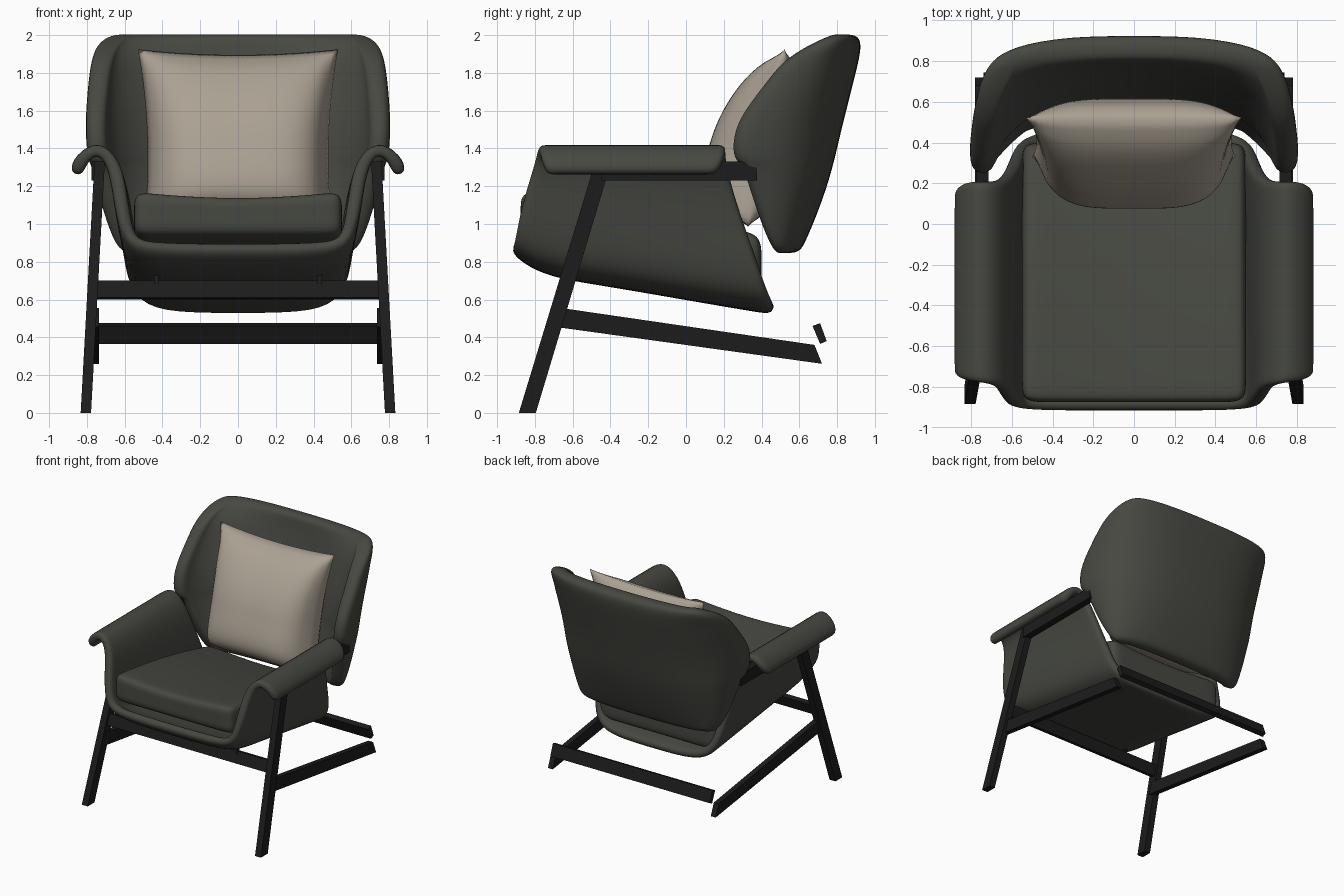
import bpy, bmesh, math
from mathutils import Vector

if "Cube" in bpy.data.objects:
    bpy.data.objects.remove(bpy.data.objects["Cube"])


def material(name, rgb):
    m = bpy.data.materials.new(name)
    m.diffuse_color = (*rgb, 1)
    m.use_nodes = True
    m.node_tree.nodes["Principled BSDF"].inputs["Base Color"].default_value = m.diffuse_color
    return m


FABRIC = material("dark green fabric", (0.062, 0.065, 0.053))
WOOD = material("black wood", (0.0115, 0.0115, 0.0115))
BEIGE = material("beige fabric", (0.41, 0.36, 0.295))


def make(name, bm, mat, smooth=True):
    mesh = bpy.data.meshes.new(name)
    bm.to_mesh(mesh)
    bm.free()
    mesh.materials.append(mat)
    for p in mesh.polygons:
        p.use_smooth = smooth
    ob = bpy.data.objects.new(name, mesh)
    bpy.context.collection.objects.link(ob)
    return ob


def subsurf(ob, levels=2):
    s = ob.modifiers.new("smooth", 'SUBSURF')
    s.levels = s.render_levels = levels


def grid_faces(bm, rows):
    vs = [[bm.verts.new(p) for p in row] for row in rows]
    for a, b in zip(vs, vs[1:]):
        for c in range(len(a) - 1):
            bm.faces.new((a[c], a[c + 1], b[c + 1], b[c]))
    return vs


def bar(name, profile, x0, x1, splay=0.0):
    """Side profile (y, z) extruded from x0 to x1; splay shifts x with height."""
    bm = bmesh.new()
    a = [bm.verts.new((x0 + splay * z, y, z)) for y, z in profile]
    b = [bm.verts.new((x1 + splay * z, y, z)) for y, z in profile]
    bm.faces.new(a)
    bm.faces.new(b)
    n = len(profile)
    for i in range(n):
        j = (i + 1) % n
        bm.faces.new((a[i], a[j], b[j], b[i]))
    bmesh.ops.recalc_face_normals(bm, faces=bm.faces)
    return make(name, bm, WOOD, smooth=False)


# Wooden frame: sides
for s, side in ((1, "right"), (-1, "left")):
    bar("front_leg_" + side, [(-0.885, 0), (-0.795, 0), (-0.395, 1.33), (-0.48, 1.33)],
        s * 0.778, s * 0.833, -s * 0.055)
    bar("arm_rail_" + side, [(-0.45, 1.23), (0.375, 1.23), (0.375, 1.33), (-0.45, 1.33)],
        s * 0.715, s * 0.775)
    bar("lower_rail_" + side, [(-0.69, 0.455), (0.72, 0.26), (0.68, 0.36), (-0.66, 0.555)],
        s * 0.735, s * 0.78)
    bar("seat_tab_" + side, [(-0.66, 0.68), (-0.62, 0.68), (-0.6, 0.76), (-0.64, 0.76)],
        s * 0.42, s * 0.445)

# Wooden frame: cross bars
bar("front_crossbar", [(-0.675, 0.61), (-0.635, 0.60), (-0.605, 0.69), (-0.645, 0.70)], -0.745, 0.745)
bar("rear_crossbar", [(0.71, 0.365), (0.745, 0.38), (0.71, 0.475), (0.67, 0.46)], -0.74, 0.74)

# Seat shell with fold-over arms: front and rear outlines from arm tip to centre
front = [(0.825, -0.74, 1.25), (0.80, -0.77, 1.325), (0.745, -0.78, 1.375), (0.69, -0.80, 1.31),
         (0.665, -0.845, 1.18), (0.64, -0.89, 1.02), (0.59, -0.92, 0.89), (0.45, -0.935, 0.865),
         (0.2, -0.935, 0.86), (0, -0.935, 0.86)]
rear = [(0.825, 0.16, 1.25), (0.80, 0.21, 1.325), (0.745, 0.21, 1.375), (0.69, 0.21, 1.31),
        (0.64, 0.27, 1.10), (0.61, 0.35, 0.88), (0.58, 0.42, 0.64), (0.45, 0.455, 0.535),
        (0.2, 0.46, 0.52), (0, 0.46, 0.52)]
rows = []
for t, w in ((0, 0), (0.05, 0.2), (0.15, 0.41), (0.32, 0.53), (0.5, 0.65), (0.75, 0.83), (0.94, 0.96), (1, 1)):
    half = []
    for f, r in zip(front, rear):
        p = Vector(f).lerp(Vector(r), t)
        p.z = f[2] + (r[2] - f[2]) * w
        half.append(p)
    rows.append(half + [Vector((-p.x, p.y, p.z)) for p in half[-2::-1]])
bm = bmesh.new()
grid_faces(bm, rows)
shell = make("seat_shell", bm, FABRIC)
pad = shell.modifiers.new("padding", 'SOLIDIFY')
pad.thickness, pad.offset = 0.075, -1
subsurf(shell)

# Wraparound backrest: (z, rear y, half width, wing front y), outer and inner curves
levels = [(0.845, 0.60, 0.61, 0.48), (0.90, 0.63, 0.66, 0.44), (1.05, 0.695, 0.715, 0.38),
          (1.22, 0.755, 0.76, 0.325), (1.315, 0.78, 0.785, 0.295), (1.35, 0.79, 0.805, 0.24),
          (1.50, 0.825, 0.815, 0.25), (1.62, 0.855, 0.81, 0.32), (1.74, 0.885, 0.80, 0.415),
          (1.86, 0.915, 0.785, 0.505), (1.95, 0.93, 0.755, 0.65), (2.005, 0.91, 0.68, 0.78)]


def arc(z, back, hw, tip, power):
    pts = []
    for i in range(-9, 10):
        a = abs(i) / 9 * math.pi / 2
        x = hw * math.sin(a) ** power
        y = tip + (back - tip) * max(math.cos(a), 0) ** power
        pts.append((x if i < 0 else -x, y, z))
    return pts


rows = []
for z, back, hw, tip in levels:
    depth = min(0.13, 0.8 * (back - tip))
    outer = arc(z, back, hw, tip, 0.72)
    inner = arc(z, back - depth, hw - 0.11, tip, 1.0)
    rows.append(outer + inner[::-1] + outer[:1])
bm = bmesh.new()
vs = grid_faces(bm, rows)
for row in (vs[0], vs[-1]):
    for i in range(18):
        bm.faces.new((row[i], row[i + 1], row[36 - i], row[37 - i]))
bmesh.ops.remove_doubles(bm, verts=bm.verts, dist=0.0002)
bmesh.ops.recalc_face_normals(bm, faces=bm.faces)
subsurf(make("backrest", bm, FABRIC))

# Seat cushion: cube with support loops, wedge-shaped, crowned along its length
bm = bmesh.new()
bmesh.ops.create_cube(bm, size=2)
bmesh.ops.subdivide_edges(bm, edges=bm.edges[:], cuts=3, use_grid_fill=True)
for v in bm.verts:
    u, d, h = [math.copysign(k, c) if abs(abs(c) - 0.5) < 0.01 else c
               for c, k in zip(v.co, (0.76, 0.84, 0.2))]
    t = (d + 1) / 2
    low = 0.945 + (0.61 - 0.945) * t
    high = 1.18 + (0.95 - 1.18) * t + 0.04 * (1 - d * d)
    sag = 0.045 * (1 - u * u) * (h + 1) / 2
    v.co = (0.55 * u, -0.875 + 1.275 * t, low + (high - low) * (h + 1) / 2 - sag)
subsurf(make("seat_cushion", bm, FABRIC), 3)

# Throw pillow: two bulging sheets joined along a thin flange, fuller at the bottom
bm = bmesh.new()
for s, bulge in ((-1, 0.28), (1, 0.17)):
    g = bmesh.ops.create_grid(bm, x_segments=36, y_segments=36, size=1)["verts"]
    for p in g:
        u, v = p.co.x, p.co.y
        a, b = min(abs(u) / 0.96, 1), min(abs(v) / 0.96, 1)
        fall = 1 - (b ** 4 if v < 0 and s < 0 else b * b)
        h = bulge * (1 - 0.17 * v) * ((1 - a ** 4) * fall) ** 0.5
        if max(abs(u), abs(v)) < 0.99:
            h += 0.01
        dz = v * (0.44 + 0.03 * u * u)
        p.co = (u * (0.48 + 0.035 * v * v + 0.015 * v), 0.425 + 0.207 * dz + s * h, 1.455 + dz)
bmesh.ops.remove_doubles(bm, verts=bm.verts, dist=0.0005)
bmesh.ops.recalc_face_normals(bm, faces=bm.faces)
make("throw_pillow", bm, BEIGE)
